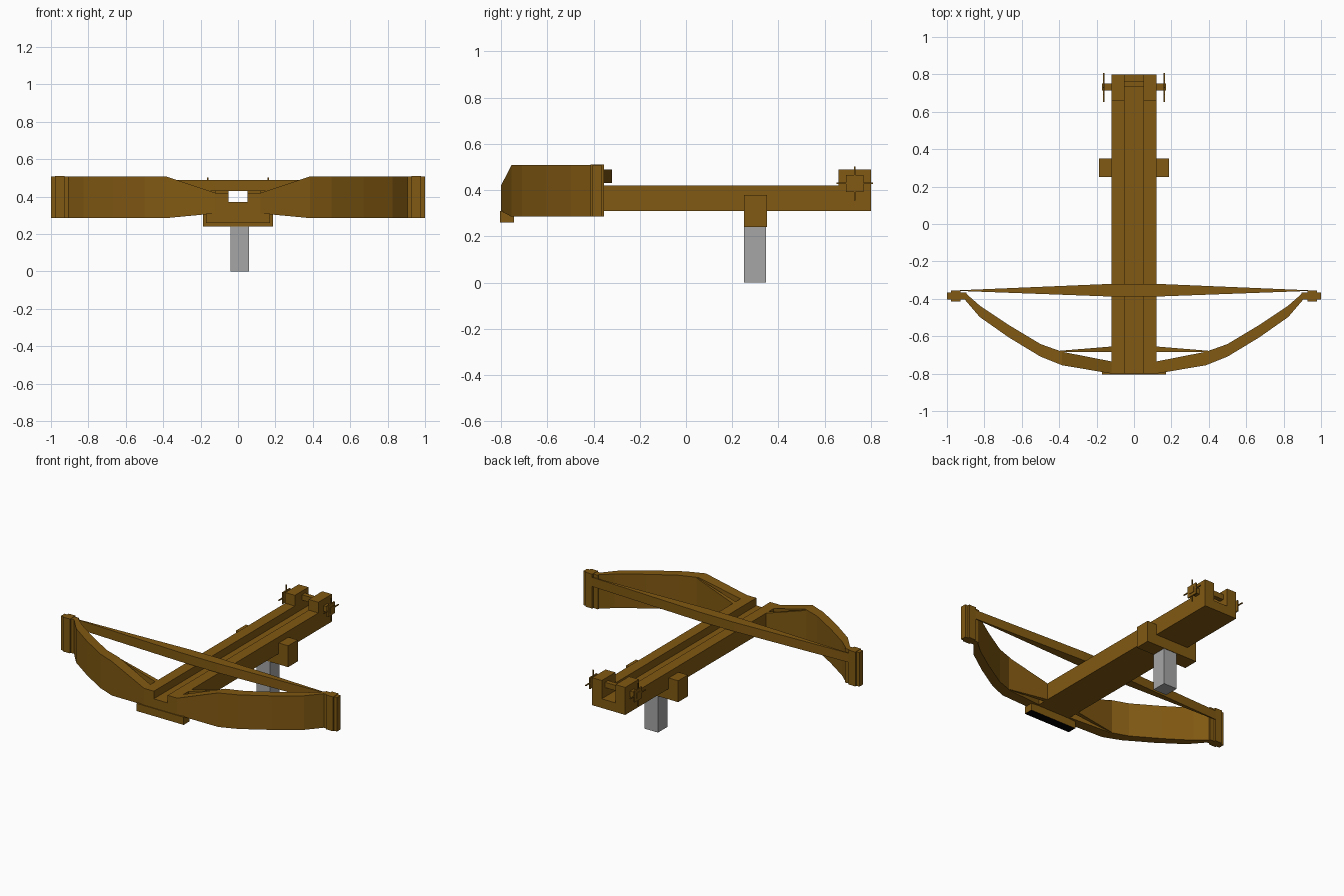
import bpy, bmesh

if "Cube" in bpy.data.objects:
    bpy.data.objects.remove(bpy.data.objects["Cube"])


def material(name, rgb):
    m = bpy.data.materials.new(name)
    m.diffuse_color = (*rgb, 1)
    m.use_nodes = True
    m.node_tree.nodes["Principled BSDF"].inputs["Base Color"].default_value = m.diffuse_color
    return m


WOOD = material("brown wood", (0.22, 0.1, 0.006))
METAL = material("grey metal", (0.38, 0.38, 0.38))
BLACK = material("black underside", (0.0, 0.0, 0.0))


def loft(name, sections, mat=WOOD):
    """Join equal-length rings of points into a closed solid."""
    bm = bmesh.new()
    rings = [[bm.verts.new(p) for p in s] for s in sections]
    n = len(rings[0])
    for a, b in zip(rings, rings[1:]):
        for i in range(n):
            j = (i + 1) % n
            bm.faces.new((a[i], a[j], b[j], b[i]))
    bm.faces.new(rings[0][::-1])
    bm.faces.new(rings[-1])
    bmesh.ops.recalc_face_normals(bm, faces=bm.faces)
    me = bpy.data.meshes.new(name)
    bm.to_mesh(me)
    bm.free()
    me.materials.append(mat)
    ob = bpy.data.objects.new(name, me)
    bpy.context.collection.objects.link(ob)
    return ob


def box(name, x0, x1, y0, y1, z0, z1, mat=WOOD):
    ring = [(x0, y0), (x1, y0), (x1, y1), (x0, y1)]
    return loft(name, [[(x, y, z) for x, y in ring] for z in (z0, z1)], mat)


def extrude_y(name, profile, y0, y1):
    return loft(name, [[(x, y, z) for x, z in profile] for y in (y0, y1)])


def beam(name, stations):
    """Solid through stations of (x, y front, y back, z low, z high)."""
    return loft(name, [[(x, ya, z0), (x, yb, z0), (x, yb, z1), (x, ya, z1)]
                       for x, ya, yb, z0, z1 in stations])


# Grooved stock and the saddle bracket wrapped under it
extrude_y("stock", [(-.12, .31), (.12, .31), (.12, .42), (.05, .42),
                    (.05, .37), (-.05, .37), (-.05, .42), (-.12, .42)], -.8, .8)
extrude_y("saddle_bracket", [(-.188, .24), (.188, .24), (.188, .38), (.12, .38),
                             (.12, .31), (-.12, .31), (-.12, .38), (-.188, .38)], .25, .35)

# Grey leg
box("leg", -.04, .058, .25, .347, 0, .24, METAL)

# Block under the front end, with a black underside
block = box("front_block", -.17, .17, -.805, -.745, .26, .31)
block.data.materials.append(BLACK)
for f in block.data.polygons:
    if f.normal.z < -.9:
        f.material_index = 1

# Tapered bowstring
beam("bowstring", [(-.93, -.358, -.354, .43, .49), (-.12, -.388, -.32, .43, .49),
                   (.12, -.388, -.32, .43, .49), (.93, -.358, -.354, .43, .49)])

# Small bar between the rear posts
box("trigger_bar", -.05, .05, .735, .765, .43, .465)

ARM = [(.12, -.80, -.735, .31, .42), (.385, -.755, -.683, .285, .508),
       (.50, -.709, -.642, .285, .508), (.67, -.606, -.54, .285, .508),
       (.825, -.497, -.436, .285, .508), (.905, -.404, -.366, .285, .508)]
BRACE = [(.12, -.685, -.655, .31, .42), (.40, -.684, -.678, .287, .505)]

for side, s in (("left", -1), ("right", 1)):
    def sbox(name, x0, x1, *yz):
        box(f"{side}_{name}", s * x0, s * x1, *yz)

    # Bow arm, inner brace and tip
    beam(f"{side}_bow_arm", [(s * x, *r) for x, *r in ARM])
    beam(f"{side}_brace", [(s * x, *r) for x, *r in BRACE])
    sbox("bow_tip", .895, 1.0, -.404, -.366, .285, .508)
    sbox("tip_band", .928, .978, -.414, -.355, .285, .51)

    # Rear post, axle, hub and four thin spokes
    sbox("rear_post", .05, .12, .66, .80, .42, .49)
    sbox("axle", .12, .17, .714, .75, .41, .447)
    sbox("hub", .157, .166, .692, .768, .392, .466)
    sbox("upright_spokes", .158, .165, .727, .733, .355, .503)
    sbox("level_spokes", .158, .165, .652, .808, .427, .433)
